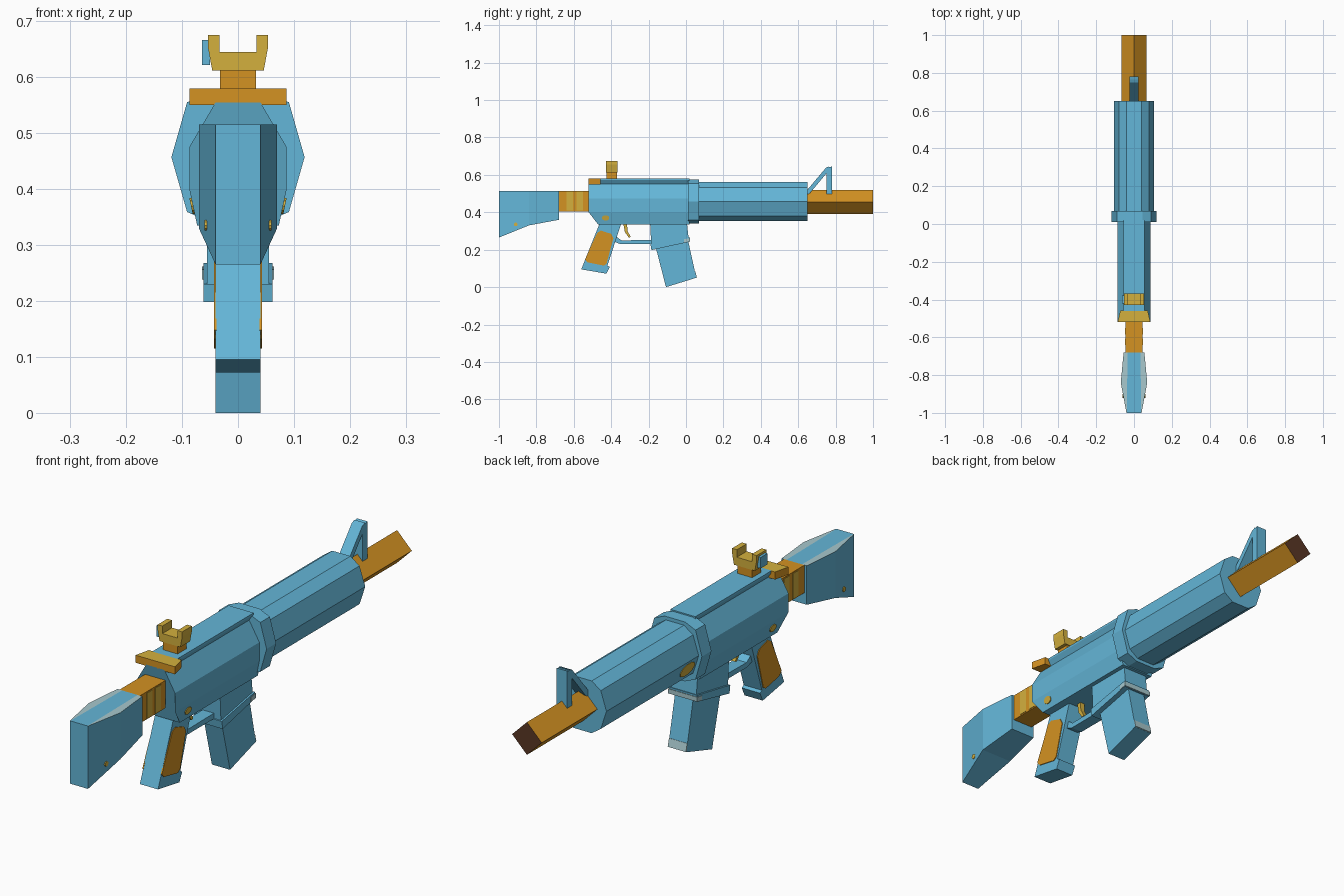
import bpy, bmesh, math

if "Cube" in bpy.data.objects:
    bpy.data.objects.remove(bpy.data.objects["Cube"])

def material(name, rgb):
    m = bpy.data.materials.new(name)
    m.diffuse_color = (*rgb, 1)
    m.use_nodes = True
    m.node_tree.nodes["Principled BSDF"].inputs["Base Color"].default_value = m.diffuse_color
    return m

BLUE = material("blue", (0.127, 0.468, 0.686))
ORANGE = material("orange", (0.658, 0.287, 0.016))
GOLD = material("gold", (0.658, 0.434, 0.048))
PALE = material("pale_grey", (0.392, 0.578, 0.610))
BROWN = material("dark_brown", (0.102, 0.037, 0.018))

def loft(name, rings, mats, rule=None):
    """Skin a list of equal-length 3D rings, cap both ends; rule picks a material per face."""
    bm = bmesh.new()
    vs = [[bm.verts.new(p) for p in r] for r in rings]
    n = len(rings[0])
    for a, b in zip(vs, vs[1:]):
        for i in range(n):
            j = (i + 1) % n
            bm.faces.new((a[i], a[j], b[j], b[i]))
    bm.faces.new(vs[0])
    bm.faces.new(vs[-1])
    bmesh.ops.recalc_face_normals(bm, faces=bm.faces)
    if rule:
        for f in bm.faces:
            f.material_index = rule(f)
    me = bpy.data.meshes.new(name)
    bm.to_mesh(me)
    bm.free()
    ob = bpy.data.objects.new(name, me)
    bpy.context.collection.objects.link(ob)
    for m in mats:
        me.materials.append(m)
    return ob

def side(name, pts, x0, x1, mat):
    """Side profile (y, z) extruded along x."""
    return loft(name, [[(x, y, z) for y, z in pts] for x in (x0, x1)], [mat])

def along(name, pts, y0, y1, mats, rule=None):
    """Cross-section (x, z) extruded along y."""
    return loft(name, [[(x, y, z) for x, z in pts] for y in (y0, y1)], mats, rule)

def box(name, x0, x1, y0, y1, z0, z1, mat):
    return side(name, [(y0, z0), (y1, z0), (y1, z1), (y0, z1)], x0, x1, mat)

def mirrored(half):
    """Complete a half section listed from top to bottom."""
    return half + [(-x, z) for x, z in reversed(half)]

def spot(name, s, x, y, z, ry, rz, slope, mat):
    """Thin painted ellipse lying on a sloped side facet."""
    rings = []
    for d in (-0.004, 0.003):
        ring = []
        for i in range(10):
            t = i * math.tau / 10
            dz = rz * math.sin(t)
            ring.append((s * (x + slope * dz + d), y + ry * math.cos(t), z + dz))
        rings.append(ring)
    loft(name, rings, [mat])

# Stock: three sections with pale worn strips on the top edges
def stock_ring(y, hw, zb, inner):
    zt = 0.515
    return [(-hw, y, zb), (hw, y, zb), (hw, y, zt), (inner, y, zt), (-inner, y, zt), (-hw, y, zt)]

loft("stock", [stock_ring(-1, 0.04, 0.265, 0.038), stock_ring(-0.84, 0.07, 0.33, 0.036),
               stock_ring(-0.68, 0.055, 0.36, 0.034)], [BLUE, PALE],
     lambda f: int(f.normal.z > 0.9 and abs(f.calc_center_median().x) > 0.02))
for s in (-1, 1):
    spot("stock_spot", s, 0.057, -0.91, 0.335, 0.01, 0.01, 0, GOLD)

# Stock neck with gold bands
box("stock_neck", -0.045, 0.045, -0.68, -0.52, 0.405, 0.515, ORANGE)
for s in (-1, 1):
    for y in (-0.64, -0.585):
        box("neck_band", s * 0.044, s * 0.047, y, y + 0.035, 0.41, 0.51, GOLD)

# Receiver with slanted rear underside
receiver = along("receiver", mirrored([(0.04, 0.555), (0.087, 0.475), (0.087, 0.40), (0.073, 0.335)]),
                 -0.52, 0.02, [BLUE])
for v in receiver.data.vertices:
    if v.co.y < -0.5 and v.co.z < 0.42:
        v.co.y, v.co.z = (-0.47, v.co.z) if v.co.z < 0.36 else (-0.52, 0.40)
for s in (-1, 1):
    spot("receiver_spot", s, 0.081, -0.43, 0.37, 0.02, 0.015, 0.21, GOLD)

# Top rail
along("top_rail", mirrored([(0.055, 0.58), (0.055, 0.572), (0.04, 0.548)]), -0.46, 0.02, [BLUE])

# Collar and handguard
def decagon(hw, sx, sz, tx, tz):
    c = 0.457
    return mirrored([(tx, c + tz), (sx, c + sz), (hw, c), (sx, c - sz), (tx, c - tz)])

along("collar", decagon(0.119, 0.091, 0.098, 0.045, 0.118), 0.01, 0.07, [BLUE])
along("handguard", decagon(0.105, 0.08, 0.076, 0.04, 0.104), 0.04, 0.65, [BLUE])
spot("handguard_spot", -1, 0.092, 0.125, 0.42, 0.045, 0.028, 0.33, GOLD)

# Barrel: four-sided, dark muzzle face
r, c = 0.065, 0.455
along("barrel", [(0, c + r), (r, c), (0, c - r), (-r, c)], 0.63, 1.0, [ORANGE, BROWN],
      lambda f: int(f.normal.y > 0.9))

# Front sight: post and slanted strut
side("front_sight_post", [(0.75, 0.495), (0.78, 0.495), (0.78, 0.645), (0.75, 0.638)], -0.023, 0.023, BLUE)
side("front_sight_strut", [(0.64, 0.485), (0.665, 0.505), (0.765, 0.625), (0.765, 0.645), (0.748, 0.638), (0.64, 0.51)],
     -0.023, 0.023, BLUE)

# Rear plate: orange sides, gold top
loft("rear_plate", [[(-w, y, 0.55), (w, y, 0.55), (w, y, 0.58), (-w, y, 0.58)]
                    for y, w in ((-0.52, 0.087), (-0.457, 0.072))], [ORANGE, GOLD],
     lambda f: int(f.normal.z > 0.9))

# Rear sight: post, notched cradle, knob
box("rear_sight_post", -0.032, 0.032, -0.425, -0.37, 0.575, 0.618, ORANGE)
along("rear_sight_cradle", mirrored([(0.033, 0.645), (0.033, 0.675), (0.054, 0.675), (0.054, 0.655), (0.046, 0.612)]),
      -0.428, -0.367, [GOLD])
box("rear_sight_knob", -0.064, -0.05, -0.42, -0.378, 0.622, 0.666, BLUE)

# Grip with orange side panels
side("grip", [(-0.46, 0.345), (-0.345, 0.345), (-0.42, 0.115), (-0.408, 0.108), (-0.425, 0.072), (-0.56, 0.095)],
     -0.04, 0.04, BLUE)
for s in (-1, 1):
    side("grip_panel", [(-0.475, 0.29), (-0.455, 0.302), (-0.40, 0.285), (-0.388, 0.262), (-0.425, 0.125),
                        (-0.44, 0.115), (-0.525, 0.132), (-0.54, 0.148)], s * 0.038, s * 0.043, ORANGE)

# Trigger and its guard
side("trigger", [(-0.335, 0.34), (-0.315, 0.34), (-0.313, 0.30), (-0.295, 0.268), (-0.306, 0.265), (-0.327, 0.295)],
     -0.01, 0.01, GOLD)
side("trigger_guard", [(-0.40, 0.275), (-0.38, 0.275), (-0.345, 0.25), (-0.18, 0.252), (-0.18, 0.23), (-0.35, 0.23),
                       (-0.405, 0.25)], -0.025, 0.025, BLUE)

# Magazine well with flared lip
side("magazine_well", [(-0.192, 0.345), (0.005, 0.345), (0.015, 0.25), (-0.185, 0.21)], -0.055, 0.055, BLUE)
side("magazine_lip", [(-0.19, 0.23), (0.018, 0.268), (0.018, 0.242), (-0.185, 0.198)], -0.062, 0.062, BLUE)
side("lip_worn_edge", [(-0.01, 0.256), (0.021, 0.262), (0.021, 0.244), (-0.01, 0.238)], -0.064, 0.064, PALE)

# Magazine with a pale worn strip at the lower front
side("magazine", [(-0.165, 0.225), (0.01, 0.255), (0.055, 0.05), (-0.107, 0.0)], -0.04, 0.04, BLUE)
side("magazine_worn_edge", [(0.046, 0.082), (0.050, 0.083), (0.058, 0.052), (0.053, 0.05)], -0.04, 0.04, PALE)
